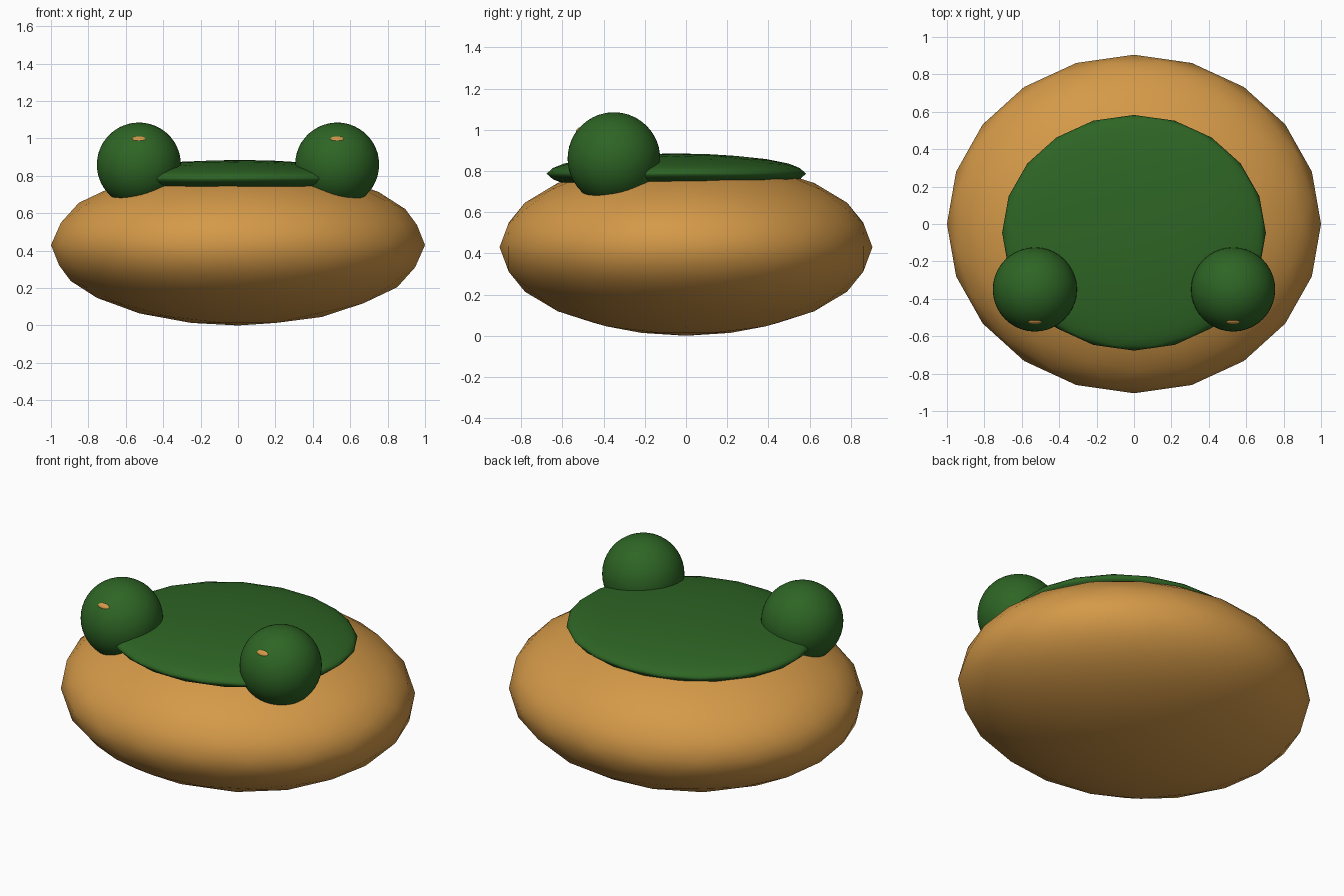
import bpy
import math

if "Cube" in bpy.data.objects:
    bpy.data.objects.remove(bpy.data.objects["Cube"])


def material(name, rgb):
    m = bpy.data.materials.new(name)
    m.diffuse_color = (*rgb, 1)
    m.use_nodes = True
    m.node_tree.nodes["Principled BSDF"].inputs["Base Color"].default_value = m.diffuse_color
    return m


tan = material("warm tan", (0.66, 0.32, 0.065))
green = material("leaf green", (0.027, 0.13, 0.018))


def ellipsoid(name, centre, radii, mat, detail, tilt=0):
    """Smooth icosphere scaled to the given radii."""
    bpy.ops.mesh.primitive_ico_sphere_add(subdivisions=detail, radius=1,
                                          location=centre,
                                          rotation=(tilt, 0, 0))
    ob = bpy.context.object
    ob.name = name
    ob.scale = radii
    ob.data.materials.append(mat)
    bpy.ops.object.shade_smooth()
    return ob


# Squashed round body
ellipsoid("body", (0, 0, 0.43), (1.0, 0.905, 0.43), tan, 3)

# Thin cap lying on top of the body
ellipsoid("top_cap", (0, -0.047, 0.787), (0.705, 0.63, 0.098), green, 3)

# Eye balls, each with a small glint breaking through the upper front
for side, label in ((-1, "left"), (1, "right")):
    x = side * 0.53
    ellipsoid(label + "_eye", (x, -0.35, 0.86), (0.225, 0.225, 0.225), green, 4)
    ellipsoid(label + "_eye_glint", (x, -0.523, 0.998), (0.036, 0.016, 0.008),
              tan, 3, math.radians(50))
